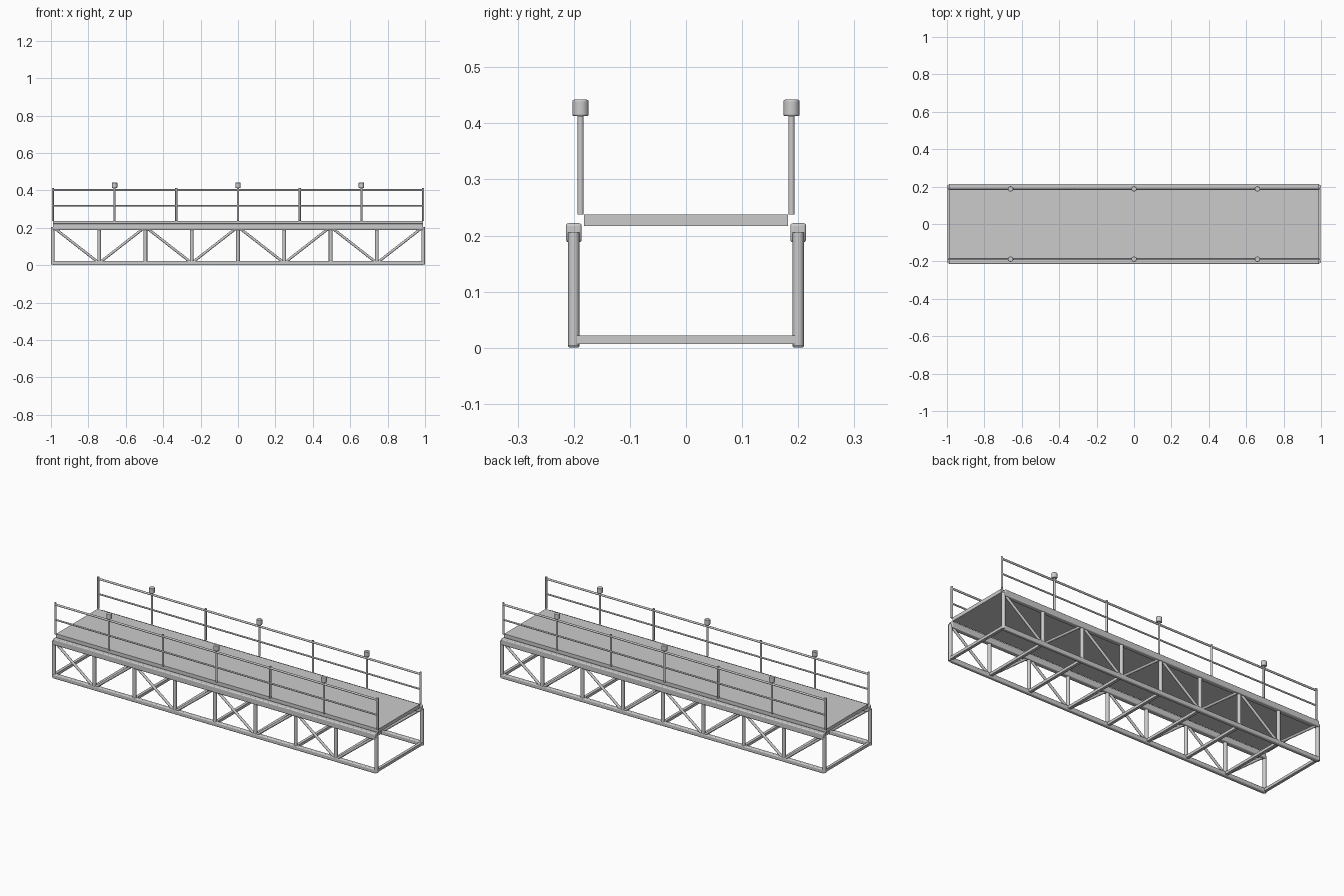
import bpy
from mathutils import Vector

cube = bpy.data.objects.get("Cube")
if cube:
    bpy.data.objects.remove(cube, do_unlink=True)

grey = bpy.data.materials.new("light_grey_steel")
grey.use_nodes = True
grey.diffuse_color = (0.6, 0.6, 0.6, 1)
grey.node_tree.nodes["Principled BSDF"].inputs["Base Color"].default_value = (0.6, 0.6, 0.6, 1)

HALF = 0.99          # half length of the span
TRUSS_Y = 0.2        # truss plane
RAIL_Y = 0.188       # handrail plane
BOTTOM_Z, TOP_Z, DECK_Z = 0.012, 0.205, 0.237


def finish(name, bevel=0.0):
    ob = bpy.context.object
    ob.name = name
    ob.data.materials.append(grey)
    if bevel:
        mod = ob.modifiers.new("rounded_edges", "BEVEL")
        mod.width = bevel
        mod.segments = 3
        mod.limit_method = "ANGLE"
    return ob


def box(name, centre, size, bevel=0.0):
    bpy.ops.mesh.primitive_cube_add(size=1, location=centre)
    ob = bpy.context.object
    ob.scale = size
    bpy.ops.object.transform_apply(location=False, rotation=False, scale=True)
    finish(name, bevel)
    if bevel:
        bpy.ops.object.shade_smooth_by_angle()


def tube(name, start, end, radius, bevel=0.0):
    a, b = Vector(start), Vector(end)
    bpy.ops.mesh.primitive_cylinder_add(vertices=16, radius=radius, depth=(b - a).length,
                                        location=(a + b) / 2)
    ob = finish(name, bevel)
    ob.rotation_euler = (b - a).to_track_quat("Z", "Y").to_euler()
    bpy.ops.object.shade_smooth_by_angle()


# Walkway deck
box("deck", (0, 0, DECK_Z - 0.01), (2 * HALF, 0.363, 0.02))

nodes = [HALF * i / 4 for i in range(-4, 5)]

# Cross beams under the span
for x in nodes:
    box("cross_beam", (x, 0, 0.0145), (0.016, 2 * TRUSS_Y, 0.015))

for side, s in (("front", -1), ("back", 1)):
    y = s * TRUSS_Y

    # Truss chords
    box(side + "_top_chord", (0, y, TOP_Z), (2 * HALF, 0.028, 0.034), 0.005)
    box(side + "_bottom_chord", (0, y, BOTTOM_Z), (2 * HALF, 0.021, 0.024), 0.005)

    # Upright posts of the truss
    for x in nodes:
        tube(side + "_truss_post", (x, y, BOTTOM_Z - 0.008), (x, y, TOP_Z), 0.01)

    # Diagonals, alternating so that they form V shapes
    for i in range(8):
        za, zb = (TOP_Z, BOTTOM_Z) if i % 2 == 0 else (BOTTOM_Z, TOP_Z)
        tube(side + "_diagonal", (nodes[i], y, za), (nodes[i + 1], y, zb), 0.007)

    # Handrail posts, with lamps on every second one
    y = s * RAIL_Y
    for i in range(-3, 4):
        x = HALF * i / 3
        tube(side + "_rail_post", (x, y, DECK_Z), (x, y, 0.413), 0.0055)
        if i % 2 == 0:
            tube(side + "_lamp", (x, y, 0.413), (x, y, 0.442), 0.0145, 0.003)

    # Handrail and middle rail
    for name, z, r in (("_handrail", 0.402, 0.0055), ("_middle_rail", 0.318, 0.0045)):
        tube(side + name, (-HALF, y, z), (HALF, y, z), r)
